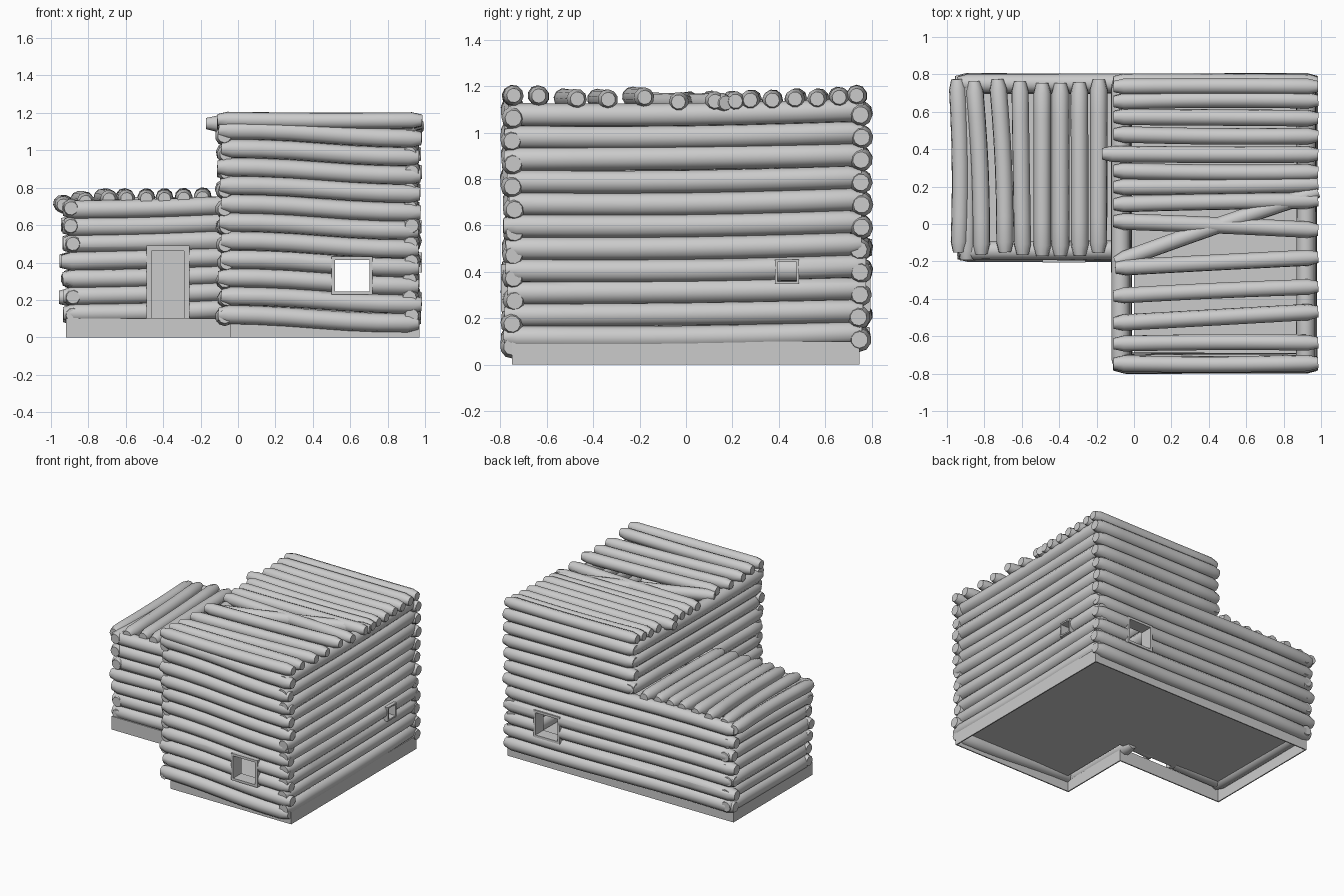
import bpy, bmesh, math, random
from mathutils import Vector as V

if "Cube" in bpy.data.objects:
    bpy.data.objects.remove(bpy.data.objects["Cube"])

random.seed(4)
UP = V((0, 0, 1))
R = 0.051
SIDES = 10


def finish(name, bm, smooth=True):
    bmesh.ops.recalc_face_normals(bm, faces=bm.faces)
    me = bpy.data.meshes.new(name)
    bm.to_mesh(me)
    bm.free()
    ob = bpy.data.objects.new(name, me)
    bpy.context.collection.objects.link(ob)
    if smooth:
        bpy.ops.object.select_all(action='DESELECT')
        ob.select_set(True)
        bpy.context.view_layer.objects.active = ob
        bpy.ops.object.shade_smooth_by_angle(angle=math.radians(40))
    return ob


# one gently bent log with tapered ends
def log(bm, p, q, r=R, bend=V((0, 0, 0)), wave=0.0):
    p, q = V(p), V(q)
    d = q - p
    e = min(0.055 / d.length, 0.3)
    u = d.normalized().cross(UP).normalized()
    w = u.cross(d.normalized())
    spin = random.uniform(0, 0.6)
    rings = []
    for t in [0, e] + [e + (1 - 2 * e) * k / 6 for k in range(1, 6)] + [1 - e, 1]:
        c = p + d * t + bend * math.sin(math.pi * t) + UP * wave * math.sin(2 * math.pi * t)
        rr = r * 0.7 if t in (0, 1) else r
        ring = []
        for k in range(SIDES):
            a = spin + 2 * math.pi * k / SIDES
            ring.append(bm.verts.new(c + (u * math.cos(a) + w * math.sin(a)) * rr))
        rings.append(ring)
    for a, b in zip(rings, rings[1:]):
        for k in range(SIDES):
            n = (k + 1) % SIDES
            bm.faces.new((a[k], a[n], b[n], b[k]))
    bm.faces.new(rings[0])
    bm.faces.new(rings[-1])


# cut a box-shaped opening through a wall (edges are covered by frames)
def cut(bm, lo, hi):
    for i in range(3):
        for val in (lo[i], hi[i]):
            n = V((0, 0, 0))
            n[i] = 1
            bmesh.ops.bisect_plane(bm, geom=bm.verts[:] + bm.edges[:] + bm.faces[:],
                                   plane_co=n * val, plane_no=n, dist=1e-5)
    inside = [f for f in bm.faces
              if all(lo[i] < f.calc_center_median()[i] < hi[i] for i in range(3))]
    bmesh.ops.delete(bm, geom=inside, context='FACES')


# stack of logs along x or y; slope = rise from start to end
def wall(name, axis, at, a, b, heights, slope=0.0, wave=0.0, sag=0.0, opening=None):
    bm = bmesh.new()
    for z in heights:
        s, f = a + random.uniform(-.012, .012), b + random.uniform(-.012, .012)
        o1, o2 = at + random.uniform(-.008, .008), at + random.uniform(-.008, .008)
        p, q = ((s, o1, z), (f, o2, z + slope)) if axis == 'x' else ((o1, s, z), (o2, f, z + slope))
        log(bm, p, q, bend=UP * (sag + random.uniform(-.004, .004)), wave=wave)
    if opening:
        cut(bm, *opening)
    return finish(name, bm)


def box(bm, lo, hi):
    vs = bmesh.ops.create_cube(bm, size=1)['verts']
    for v in vs:
        v.co = V([lo[i] + (v.co[i] + .5) * (hi[i] - lo[i]) for i in range(3)])


# four-bar frame lining an opening; axis = direction of the wall
def frame(name, axis, a, b, z0, z1, d0, d1, t):
    bm = bmesh.new()
    for (s, f, l, h) in ((a, a + t, z0, z1), (b - t, b, z0, z1),
                         (a + t, b - t, z1 - t, z1), (a + t, b - t, z0, z0 + t)):
        if axis == 'x':
            box(bm, (s, d0, l), (f, d1, h))
        else:
            box(bm, (d0, s, l), (d1, f, h))
    return finish(name, bm, False)


def rows(start, step, i0, i1):
    return [start + step * i for i in range(i0, i1)]


# foundation skirt and floor
outline = [(-.92, -.195), (-.04, -.195), (-.04, -.75), (.97, -.75), (.97, .747), (-.92, .747)]
bm = bmesh.new()
low = [bm.verts.new((x, y, 0)) for x, y in outline]
top = [bm.verts.new((x, y, .1)) for x, y in outline]
for i in range(6):
    j = (i + 1) % 6
    bm.faces.new((low[i], low[j], top[j], top[i]))
skirt = finish("foundation_skirt", bm, False)
m = skirt.modifiers.new("thickness", 'SOLIDIFY')
m.thickness = .012
bm = bmesh.new()
bm.faces.new([bm.verts.new((x, y, .095)) for x, y in
              [(-.89, -.15), (0, -.15), (0, -.72), (.93, -.72), (.93, .72), (-.89, .72)]])
finish("floor", bm, False)

# tall room walls
wall("tall_front_wall", 'x', -.745, -.10, .975, rows(.122, .0985, 0, 11), -.045, .006, 0,
     ((.51, -.9, .235), (.71, -.6, .425)))
wall("right_wall", 'y', .925, -.775, .765, rows(.117, .096, 0, 11), .02, 0, -.008,
     ((.8, .39, .355), (1.1, .48, .447)))
wall("tall_left_wall_lower", 'y', -.065, -.775, -.11, rows(.11, .096, 0, 7))
wall("tall_left_wall_upper", 'y', -.065, -.775, .775, rows(.785, .097, 0, 4), .01, 0, -.006)
wall("back_wall_lower", 'x', .75, -.945, .975, rows(.117, .097, 0, 7), -.01, .005, 0,
     ((.51, .6, .235), (.71, .9, .425)))
wall("back_wall_upper", 'x', .75, -.105, .975, rows(.795, .097, 0, 4), -.01)

# low room walls
wall("low_front_wall", 'x', -.145, -.94, -.03, rows(.128, .0925, 0, 7), .025, 0, -.004,
     ((-.475, -.3, 0.0), (-.275, 0, .48)))
wall("low_left_wall", 'y', -.89, -.185, .79, rows(.12, .095, 0, 7), .005)

# tall roof: (left y, right y, left end x, z lift)
tall = [(.735, .735, -.11, .02), (.655, .66, -.11, .012), (.573, .565, -.11, .005),
        (.48, .47, -.11, .005), (.375, .372, -.17, 0), (.285, .277, -.11, 0),
        (.197, .213, -.11, -.005), (.105, .125, -.11, -.005), (.015, -.033, -.11, -.008),
        (-.205, .172, -.10, -.012), (-.235, -.178, -.10, .012), (-.385, -.335, -.11, .003),
        (-.53, -.468, -.11, .005), (-.64, -.635, -.11, .018), (-.745, -.742, -.11, .02)]
bm = bmesh.new()
for yl, yr, x0, dz in tall:
    log(bm, (x0, yl, 1.143 + dz), (.985, yr, 1.14 + dz), .044,
        V((0, random.uniform(-.008, .008), -.004)))
finish("tall_roof_logs", bm)

# low roof: (front x, back x, z)
lowr = [(-.935, -.945, .715), (-.815, -.855, .735), (-.69, -.73, .748), (-.595, -.61, .75),
        (-.49, -.49, .75), (-.393, -.393, .75), (-.29, -.292, .752), (-.19, -.188, .755)]
bm = bmesh.new()
for xf, xb, z in lowr:
    y0 = -.16 + random.uniform(-.012, .012)
    log(bm, (xf, y0, z - .008), (xb, y0 + .925, z), .047, V((.012 if xf < -.6 else 0, 0, .004)))
finish("low_roof_logs", bm)

# window frames and door
frame("front_window_frame", 'x', .50, .72, .228, .432, -.797, -.70, .018)
frame("back_window_frame", 'x', .50, .72, .228, .432, .70, .795, .018)
frame("right_window_frame", 'y', .383, .487, .347, .453, .88, .985, .011)
bm = bmesh.new()
for s, f, l, h in ((-.49, -.462, .1, .49), (-.288, -.26, .1, .49), (-.462, -.288, .462, .49)):
    box(bm, (s, -.207, l), (f, -.10, h))
finish("door_frame", bm, False)
bm = bmesh.new()
box(bm, (-.462, -.15, .1), (-.288, -.13, .462))
finish("door", bm, False)
